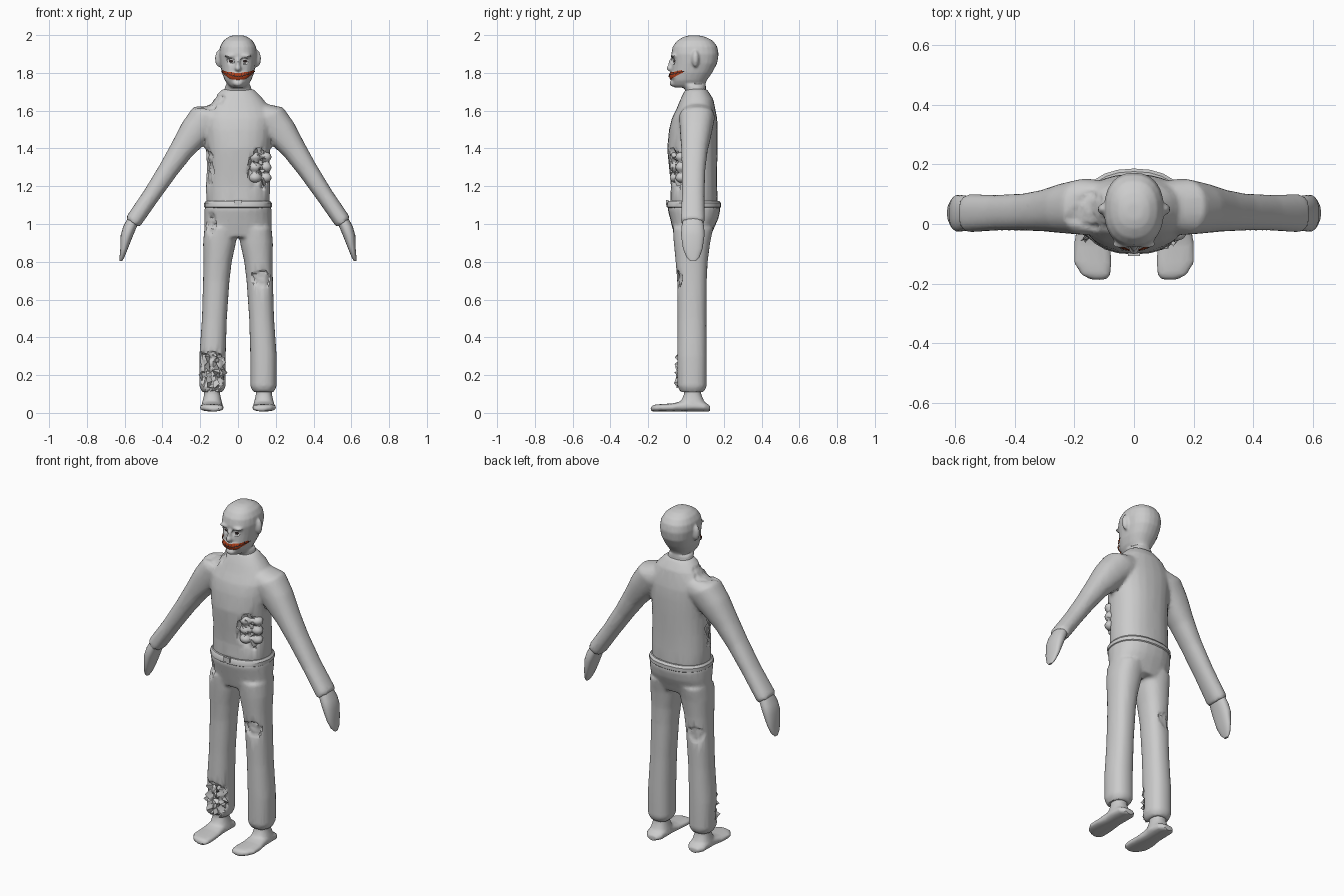
import bpy, bmesh, math
from mathutils import Vector, Matrix, noise

if "Cube" in bpy.data.objects:
    bpy.data.objects.remove(bpy.data.objects["Cube"])

X, Y, Z = Vector((1, 0, 0)), Vector((0, 1, 0)), Vector((0, 0, 1))


def material(name, colour):
    mat = bpy.data.materials.new(name)
    mat.use_nodes = True
    mat.diffuse_color = colour
    mat.node_tree.nodes["Principled BSDF"].inputs["Base Color"].default_value = colour
    return mat


GREY = material("plain grey", (0.6, 0.6, 0.6, 1))
RED = material("blood red", (0.45, 0.05, 0.01, 1))
DARK = material("dark line", (0.03, 0.02, 0.02, 1))


def loft(bm, rings, u=X, v=Y, sides=24, power=2.3):
    """Skin closed rounded sections, each (x, y, z, half size along u, half size along v)."""
    loops = []
    for x, y, z, hu, hv in rings:
        loop = []
        for i in range(sides):
            a = math.tau * i / sides
            c, s = math.cos(a), math.sin(a)
            p = Vector((x, y, z))
            p += u * hu * math.copysign(abs(c) ** (2 / power), c)
            p += v * hv * math.copysign(abs(s) ** (2 / power), s)
            loop.append(bm.verts.new(p))
        loops.append(loop)
    faces = [bm.faces.new(loops[0]), bm.faces.new(loops[-1])]
    for lo, hi in zip(loops, loops[1:]):
        for i in range(sides):
            j = (i + 1) % sides
            faces.append(bm.faces.new((lo[i], lo[j], hi[j], hi[i])))
    bmesh.ops.recalc_face_normals(bm, faces=faces)


def upright(bm, spans):
    """Loft level sections given as (z, half width, front y, back y)."""
    loft(bm, [(0, (f + b) / 2, z, w, (b - f) / 2) for z, w, f, b in spans])


def ball(bm, centre, size):
    bmesh.ops.create_uvsphere(bm, u_segments=16, v_segments=10, radius=1,
                              matrix=Matrix.Translation(centre) @ Matrix.Diagonal((*size, 1)))


def dent(obj, centre, size, depth):
    """Push a ragged-edged patch of the surface inwards."""
    for vert in obj.data.vertices:
        d = vert.co - Vector(centre)
        r = Vector((d.x / size[0], d.y / size[1], d.z / size[2])).length
        r += 0.3 * noise.noise(vert.co * 30)
        if r < 1:
            wrinkle = 0.8 + 0.5 * noise.noise(vert.co * 45)
            vert.co -= vert.normal * depth * min(1, (1 - r) * 4) * wrinkle


def finish(bm, name, mat=GREY, voxel=0, dents=(), keep=0.4):
    """Make the object, fuse its volumes, cut the tears and thin the mesh."""
    mesh = bpy.data.meshes.new(name)
    bm.to_mesh(mesh)
    bm.free()
    mesh.materials.append(mat)
    obj = bpy.data.objects.new(name, mesh)
    bpy.context.collection.objects.link(obj)
    bpy.ops.object.select_all(action='DESELECT')
    obj.select_set(True)
    bpy.context.view_layer.objects.active = obj
    if voxel:
        mod = obj.modifiers.new("fuse", 'REMESH')
        mod.mode, mod.voxel_size = 'VOXEL', voxel
        bpy.ops.object.modifier_apply(modifier=mod.name)
        mod = obj.modifiers.new("soften", 'SMOOTH')
        mod.iterations = 3
        bpy.ops.object.modifier_apply(modifier=mod.name)
        for patch in dents:
            dent(obj, *patch)
        mod = obj.modifiers.new("thin", 'DECIMATE')
        mod.ratio = keep
        bpy.ops.object.modifier_apply(modifier=mod.name)
    bpy.ops.object.shade_smooth_by_angle(angle=math.radians(35))
    return obj


# Shirt: torso and sleeves fused
bm = bmesh.new()
upright(bm, [(1.11, .168, -.085, .168), (1.2, .17, -.08, .165), (1.3, .167, -.09, .165),
             (1.4, .17, -.1, .168), (1.5, .18, -.09, .168), (1.56, .185, -.075, .165),
             (1.61, .17, -.05, .155), (1.66, .135, -.03, .145), (1.7, .098, -.01, .12),
             (1.715, .08, 0, .11)])
for s in (1, -1):
    loft(bm, [(s * .08, .06, 1.6, .07, .08), (s * .16, .058, 1.565, .095, .095),
              (s * .225, .053, 1.49, .085, .085), (s * .30, .045, 1.39, .064, .07),
              (s * .37, .04, 1.285, .053, .062), (s * .46, .038, 1.15, .046, .06),
              (s * .55, .036, 1.02, .045, .064), (s * .558, .036, 1.005, .04, .06)],
         u=Vector((s * .83, 0, .55)))
finish(bm, "shirt", voxel=0.011, dents=[
    ((.115, -.07, 1.29), (.065, .09, .11), .028),
    ((-.175, -.02, 1.3), (.05, .08, .11), .016),
    ((-.15, .03, 1.65), (.09, .09, .05), .012)])

# Exposed ribs in the torn shirt front
bm = bmesh.new()
for row in range(3):
    for col in range(2):
        ball(bm, (.09 + .055 * col, -.055 + .03 * col, 1.245 + .055 * row), (.034, .032, .027))
finish(bm, "exposed_ribs", voxel=0.007)

# Trousers: hips and both legs fused
bm = bmesh.new()
upright(bm, [(.93, .15, -.06, .13), (.97, .178, -.07, .145), (1.03, .178, -.085, .172),
             (1.08, .177, -.098, .183), (1.11, .17, -.09, .175)])
for s in (1, -1):
    loft(bm, [(s * x, (f + b) / 2, z, w, (b - f) / 2) for z, x, w, f, b in [
        (.11, .135, .055, -.03, .095), (.14, .135, .07, -.045, .11), (.3, .135, .07, -.047, .11),
        (.5, .125, .066, -.045, .108), (.7, .115, .07, -.047, .11), (.8, .108, .075, -.055, .115),
        (.9, .098, .087, -.065, .128), (.98, .092, .086, -.07, .145)]])
finish(bm, "trousers", voxel=0.011, dents=[
    ((-.135, -.04, .22), (.085, .07, .12), .026),
    ((.13, -.05, .71), (.06, .04, .05), .015),
    ((-.15, -.06, 1.0), (.035, .06, .06), .014),
    ((-.14, .1, .7), (.06, .04, .05), .012)])

# Belt and buckle
bm = bmesh.new()
upright(bm, [(1.085, .172, -.095, .18), (1.09, .179, -.102, .186),
             (1.11, .179, -.102, .186), (1.122, .17, -.094, .176)])
finish(bm, "belt")
bm = bmesh.new()
bmesh.ops.create_cube(bm, size=1, matrix=Matrix.Translation((0, -.1, 1.113))
                      @ Matrix.Diagonal((.04, .014, .026, 1)))
finish(bm, "buckle")

for s, side in ((1, "left"), (-1, "right")):
    # Flat mitten hand
    bm = bmesh.new()
    loft(bm, [(s * .55, .036, 1.03, .035, .05), (s * .572, .036, .985, .036, .06),
              (s * .588, .036, .94, .033, .062), (s * .603, .036, .87, .02, .052),
              (s * .614, .037, .825, .013, .035), (s * .62, .038, .803, .006, .014)])
    finish(bm, side + "_hand")

    # Shoe with ankle
    bm = bmesh.new()
    loft(bm, [(s * x, y, (h + .008) / 2, w, (h - .008) / 2) for x, y, w, h in [
        (.118, -.188, .025, .032), (.128, -.17, .05, .043), (.138, -.13, .064, .047),
        (.14, -.07, .062, .05), (.138, -.01, .055, .065), (.137, .05, .056, .07),
        (.137, .1, .053, .055), (.137, .127, .03, .04)]], v=Z, power=2.6)
    loft(bm, [(s * .137, .035, .03, .06, .075), (s * .137, .035, .065, .05, .06),
              (s * .137, .035, .1, .042, .045), (s * .137, .035, .15, .045, .05)])
    finish(bm, side + "_shoe", voxel=0.009)

# Head with neck, nose, brow, lips and ears fused
bm = bmesh.new()
upright(bm, [(1.67, .085, 0, .115), (1.71, .072, -.005, .105), (1.735, .068, -.02, .105)])
upright(bm, [(1.722, .035, -.06, .09), (1.735, .052, -.07, .1), (1.76, .07, -.076, .11),
             (1.8, .085, -.076, .138), (1.85, .095, -.074, .165), (1.9, .101, -.078, .173),
             (1.94, .095, -.07, .165), (1.97, .078, -.048, .143), (1.99, .052, -.015, .105),
             (1.998, .028, .015, .07)])
ball(bm, (0, -.08, 1.825), (.017, .024, .018))
ball(bm, (0, -.073, 1.85), (.012, .02, .03))
ball(bm, (0, -.068, 1.745), (.028, .02, .018))
ball(bm, (0, -.066, 1.785), (.055, .02, .022))
for s in (1, -1):
    ball(bm, (s * .04, -.065, 1.89), (.032, .018, .01))
    ball(bm, (s * .1, .05, 1.875), (.022, .02, .045))
head = finish(bm, "head", voxel=0.007, keep=0.6, dents=[
    ((s * .037, -.075, 1.862), (.024, .03, .018), .01) for s in (1, -1)])


def face_patch(name, mat, x0, x1, low, high, lift, cols=24):
    """Thin plate laid on the face between two height curves."""
    bm = bmesh.new()
    rows = []
    for i in range(cols + 1):
        x = x0 + (x1 - x0) * i / cols
        row = []
        for k in range(5):
            z = low(x) + (high(x) - low(x)) * k / 4
            hit, place, normal, _ = head.ray_cast(Vector((x, -1, z)), Y)
            if not hit:
                place, normal = Vector((x, 0, z)), -Y
            row.append(bm.verts.new(place + normal * lift))
        rows.append(row)
    for a, b in zip(rows, rows[1:]):
        for k in range(4):
            bm.faces.new((a[k], b[k], b[k + 1], a[k + 1]))
    finish(bm, name, mat)


# Painted grin with a jagged dark parting and stitches
def curve(x):
    return (x / .08) ** 2


def parting(x):
    return 1.782 + .026 * curve(x) + .002 * math.sin(x * 500)


face_patch("grin", RED, -.079, .079, lambda x: 1.763 + .04 * curve(x),
           lambda x: 1.798 + .018 * curve(x), .005)
face_patch("mouth_parting", DARK, -.082, .082, lambda x: parting(x) - .002,
           lambda x: parting(x) + .002, .007, 48)
for i in range(-4, 5):
    x = i * .017
    face_patch("mouth_stitch", DARK, x - .001, x + .001, lambda x: parting(x) - .002,
               lambda x: parting(x) + .012, .007, 1)

# Eyes
for s, side in ((1, "left"), (-1, "right")):
    mid = s * .037
    arc = lambda x: .007 * math.sqrt(max(.01, 1 - ((x - mid) / .011) ** 2))
    face_patch(side + "_eye", DARK, mid - .011, mid + .011, lambda x: 1.862 - arc(x),
               lambda x: 1.862 + arc(x), .002, 10)
